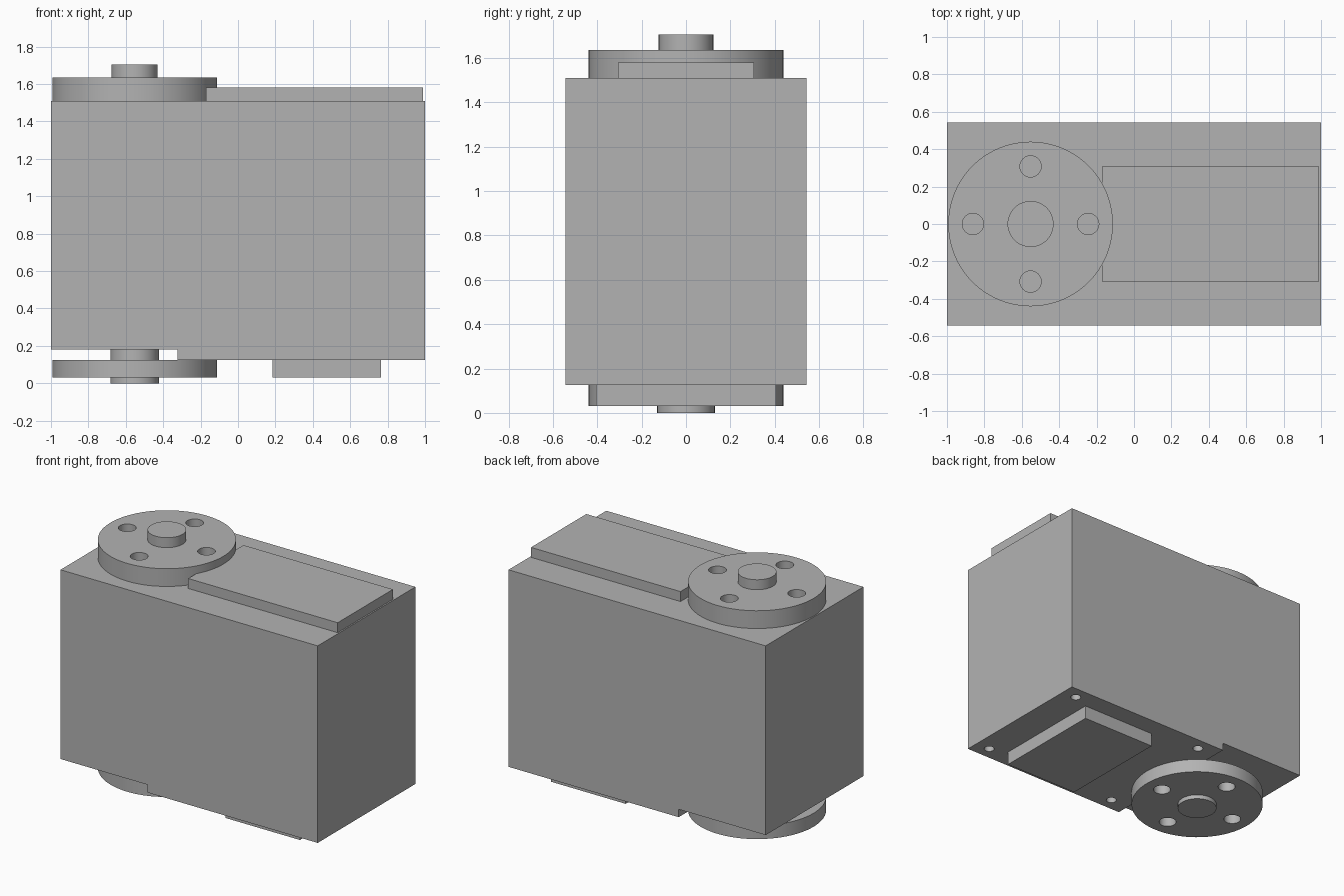
import bpy, bmesh, math
from mathutils import Matrix

cube = bpy.data.objects.get("Cube")
if cube:
    bpy.data.objects.remove(cube, do_unlink=True)

grey = bpy.data.materials.new("light grey")
grey.use_nodes = True
COLOUR = (0.45, 0.45, 0.45, 1)
grey.diffuse_color = COLOUR
grey.node_tree.nodes["Principled BSDF"].inputs["Base Color"].default_value = COLOUR

AXIS_X = -0.553
HALF_WIDTH = 0.543


def make_object(name, bm):
    bmesh.ops.recalc_face_normals(bm, faces=bm.faces)
    mesh = bpy.data.meshes.new(name)
    bm.to_mesh(mesh)
    bm.free()
    mesh.materials.append(grey)
    obj = bpy.data.objects.new(name, mesh)
    bpy.context.collection.objects.link(obj)
    return obj


def prism(name, profile, half_y):
    """Extrude an (x, z) outline across y."""
    bm = bmesh.new()
    face = bm.faces.new([bm.verts.new((x, -half_y, z)) for x, z in profile])
    moved = bmesh.ops.extrude_face_region(bm, geom=[face])["geom"]
    verts = [v for v in moved if isinstance(v, bmesh.types.BMVert)]
    bmesh.ops.translate(bm, verts=verts, vec=(0, 2 * half_y, 0))
    return make_object(name, bm)


def block(name, x0, x1, half_y, z0, z1):
    return prism(name, [(x0, z0), (x1, z0), (x1, z1), (x0, z1)], half_y)


def cylinders(name, centres, radius, z0, z1, sides):
    bm = bmesh.new()
    for x, y in centres:
        bmesh.ops.create_cone(bm, cap_ends=True, segments=sides, radius1=radius,
                              radius2=radius, depth=z1 - z0,
                              matrix=Matrix.Translation((x, y, (z0 + z1) / 2)))
    return make_object(name, bm)


def select_only(obj):
    bpy.ops.object.select_all(action="DESELECT")
    obj.select_set(True)
    bpy.context.view_layer.objects.active = obj


def drill(obj, centres, radius, z0, z1):
    """Cut round holes, then discard the cutter."""
    cutter = cylinders("hole_cutter", centres, radius, z0, z1, 32)
    cutter.hide_render = True
    mod = obj.modifiers.new("holes", "BOOLEAN")
    mod.operation = "DIFFERENCE"
    mod.solver = "EXACT"
    mod.object = cutter
    select_only(obj)
    bpy.ops.object.modifier_apply(modifier=mod.name)
    bpy.data.objects.remove(cutter, do_unlink=True)


# Main housing with a shallow step under the output end
housing = prism("housing", [(-1, 0.18), (-0.323, 0.18), (-0.323, 0.125),
                            (1, 0.125), (1, 1.51), (-1, 1.51)], HALF_WIDTH)
drill(housing, [(x, y) for x in (-0.18, 0.89) for y in (-0.452, 0.452)],
      0.034, 0.05, 0.42)

# Raised cover on top and connector block underneath
block("top_cover", -0.172, 0.99, 0.307, 1.51, 1.58)
block("bottom_block", 0.185, 0.765, 0.405, 0.03, 0.125)

# Horn discs with four bolt holes each
bolts = [(AXIS_X + 0.308 * math.cos(i * math.pi / 2), 0.308 * math.sin(i * math.pi / 2))
         for i in range(4)]
round_parts = [housing]
for name, z0, z1 in (("top_horn", 1.51, 1.635), ("bottom_horn", 0.03, 0.125)):
    horn = cylinders(name, [(AXIS_X, 0)], 0.44, z0, z1, 96)
    drill(horn, bolts, 0.057, z0 - 0.1, z1 + 0.1)
    round_parts.append(horn)

# Shaft ends
round_parts.append(cylinders("top_shaft", [(AXIS_X, 0)], 0.123, 1.52, 1.705, 64))
round_parts.append(cylinders("bottom_shaft", [(AXIS_X, 0)], 0.13, 0, 0.18, 64))

for obj in round_parts:
    select_only(obj)
    bpy.ops.object.shade_smooth_by_angle(angle=math.radians(30))
